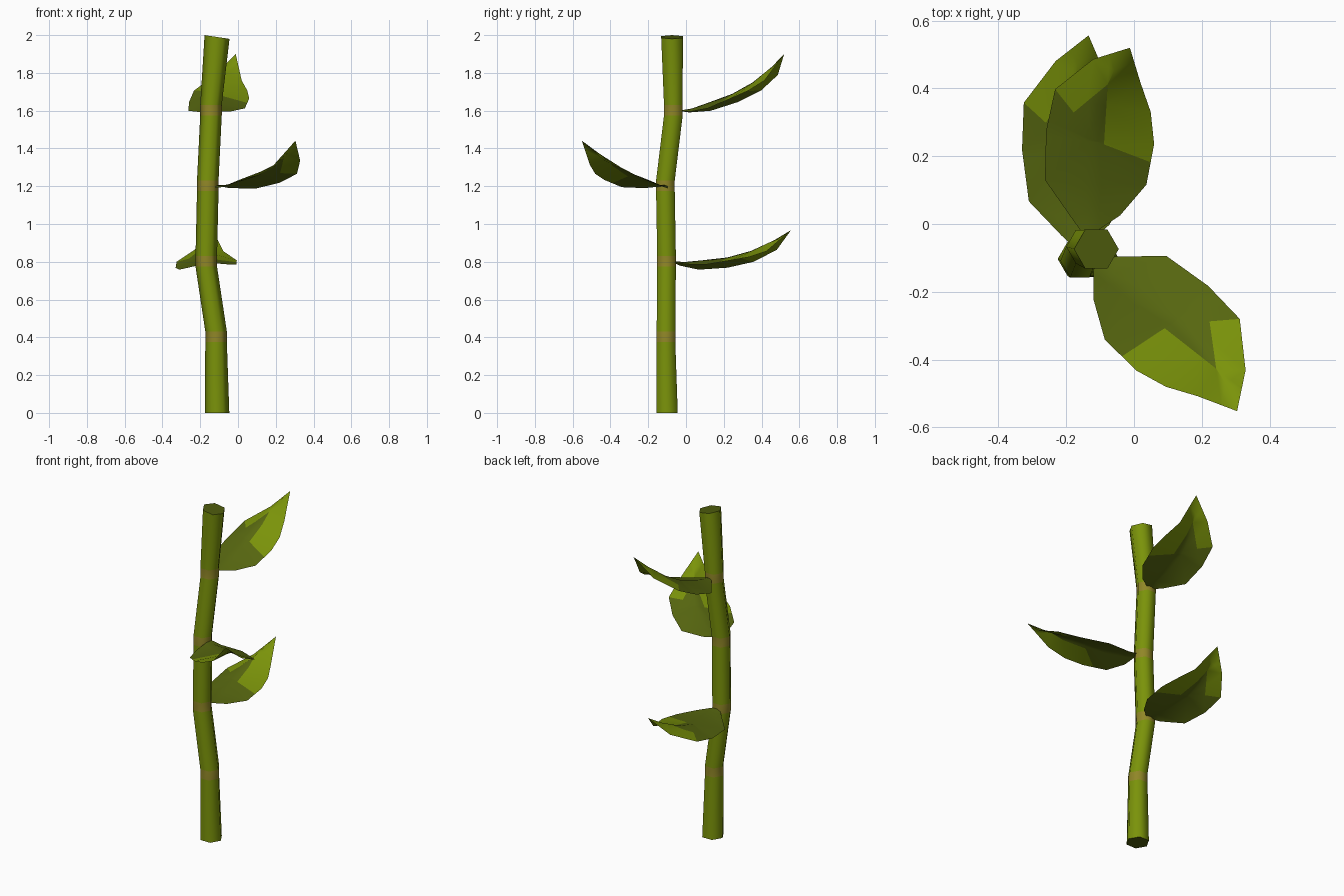
import bpy, bmesh, math
from mathutils import Matrix, Vector

if "Cube" in bpy.data.objects:
    bpy.data.objects.remove(bpy.data.objects["Cube"])


def material(name, rgb):
    m = bpy.data.materials.new(name)
    m.diffuse_color = (*rgb, 1)
    m.use_nodes = True
    m.node_tree.nodes["Principled BSDF"].inputs["Base Color"].default_value = m.diffuse_color
    return m


GREEN = material("plant green", (0.195, 0.29, 0.003))
TAN = material("node tan", (0.28, 0.24, 0.02))
DARK = material("leaf base green", (0.095, 0.135, 0.005))
CUT_END = material("cut end green", (0.075, 0.105, 0.004))


def finish(bm, name, mats, sharp):
    mesh = bpy.data.meshes.new(name)
    bm.to_mesh(mesh)
    bm.free()
    for m in mats:
        mesh.materials.append(m)
    for p in mesh.polygons:
        p.use_smooth = True
    mesh.set_sharp_from_angle(angle=math.radians(sharp))
    obj = bpy.data.objects.new(name, mesh)
    bpy.context.collection.objects.link(obj)
    return obj


# Stem: six-sided tube through rings (x, y, z, radius), with a tan band at each node
rings = [(-0.111, -0.100, 0.0, 0.065)]
for x, y, z in [(-0.116, -0.106, 0.40), (-0.168, -0.103, 0.80),
                (-0.160, -0.109, 1.20), (-0.143, -0.067, 1.60)]:
    rings += [(x, y, z - 0.025, 0.057), (x, y, z + 0.03, 0.057)]
rings.append((-0.111, -0.074, 1.99, 0.066))

bm = bmesh.new()
loops = []
for i, (x, y, z, r) in enumerate(rings):
    tilt = 0.15 if i == len(rings) - 1 else 0
    loops.append([bm.verts.new((x + r * math.cos(a), y + r * math.sin(a),
                                z - tilt * r * math.cos(a)))
                  for a in (k * math.pi / 3 for k in range(6))])
for i, (lo, hi) in enumerate(zip(loops, loops[1:])):
    for k in range(6):
        n = (k + 1) % 6
        face = bm.faces.new((lo[k], lo[n], hi[n], hi[k]))
        face.material_index = i % 2
for cap in (loops[0][::-1], loops[-1]):
    bm.faces.new(cap).material_index = 2
finish(bm, "stem", [GREEN, TAN, CUT_END], 65)

# Leaf shape along +x: left edge, raised midrib and right edge, then the tip
LEFT = [(-0.03, 0.014, 0), (0.005, 0.055, -0.01), (0.098, 0.158, -0.012),
        (0.246, 0.188, 0.018), (0.38, 0.19, 0.065), (0.502, 0.10, 0.135)]
RIB = [(-0.03, 0, 0.005), (0.03, 0.01, 0.008), (0.12, 0.04, 0.03),
       (0.25, 0.06, 0.062), (0.37, 0.055, 0.11), (0.49, 0.03, 0.18)]
RIGHT = [(-0.03, -0.014, 0), (0.045, -0.085, -0.01), (0.154, -0.141, -0.005),
         (0.283, -0.136, 0.033), (0.379, -0.104, 0.065), (0.462, -0.055, 0.11)]
TIP = (0.573, 0, 0.24)

# Borders of the bright leaf end: (point, direction towards the bright side)
BORDERS = [(Vector(p), Vector(n)) for p, n in (
    ((0.325, 0.12, 0), (0.07, -0.055, 0)), ((0.325, 0.12, 0), (0.08, 0.115, 0)),
    ((0.25, 0.01, 0), (0.15, -0.025, 0)), ((0.25, 0.01, 0), (0.03, -0.19, 0)))]


def leaf(name, base, yaw, pitch, roll, size):
    rad = math.radians
    place = (Matrix.Translation(base) @ Matrix.Rotation(rad(yaw), 4, 'Z')
             @ Matrix.Rotation(rad(-pitch), 4, 'Y')
             @ Matrix.Rotation(rad(roll), 4, 'X') @ Matrix.Scale(size, 4))
    bm = bmesh.new()
    left, rib, right = ([bm.verts.new(p) for p in row] for row in (LEFT, RIB, RIGHT))
    tip = bm.verts.new(TIP)
    for a, b in ((rib, left), (right, rib)):
        for i in range(5):
            bm.faces.new((a[i], a[i + 1], b[i + 1], b[i]))
        bm.faces.new((a[5], tip, b[5]))
    # Cut along the colour borders, then colour the dark base with its tongue
    for p, n in BORDERS:
        bmesh.ops.bisect_plane(bm, geom=bm.verts[:] + bm.edges[:] + bm.faces[:],
                               dist=1e-5, plane_co=p, plane_no=n)
    for f in bm.faces:
        c = f.calc_center_median()
        s = [(c - p).dot(n) > 0 for p, n in BORDERS]
        f.material_index = 0 if (s[0] and s[1]) or (s[2] and s[3]) else 1
    bm.transform(place)
    finish(bm, name, [GREEN, DARK], 180)


leaf("lower_leaf", (-0.162, -0.04, 0.795), 85.3, -6.5, -5, 1.0)
leaf("middle_leaf", (-0.088, -0.13, 1.20), -47.1, 0, 0, 1.005)
leaf("upper_leaf", (-0.133, 0.0, 1.60), 76.9, 6.6, 0, 0.985)
